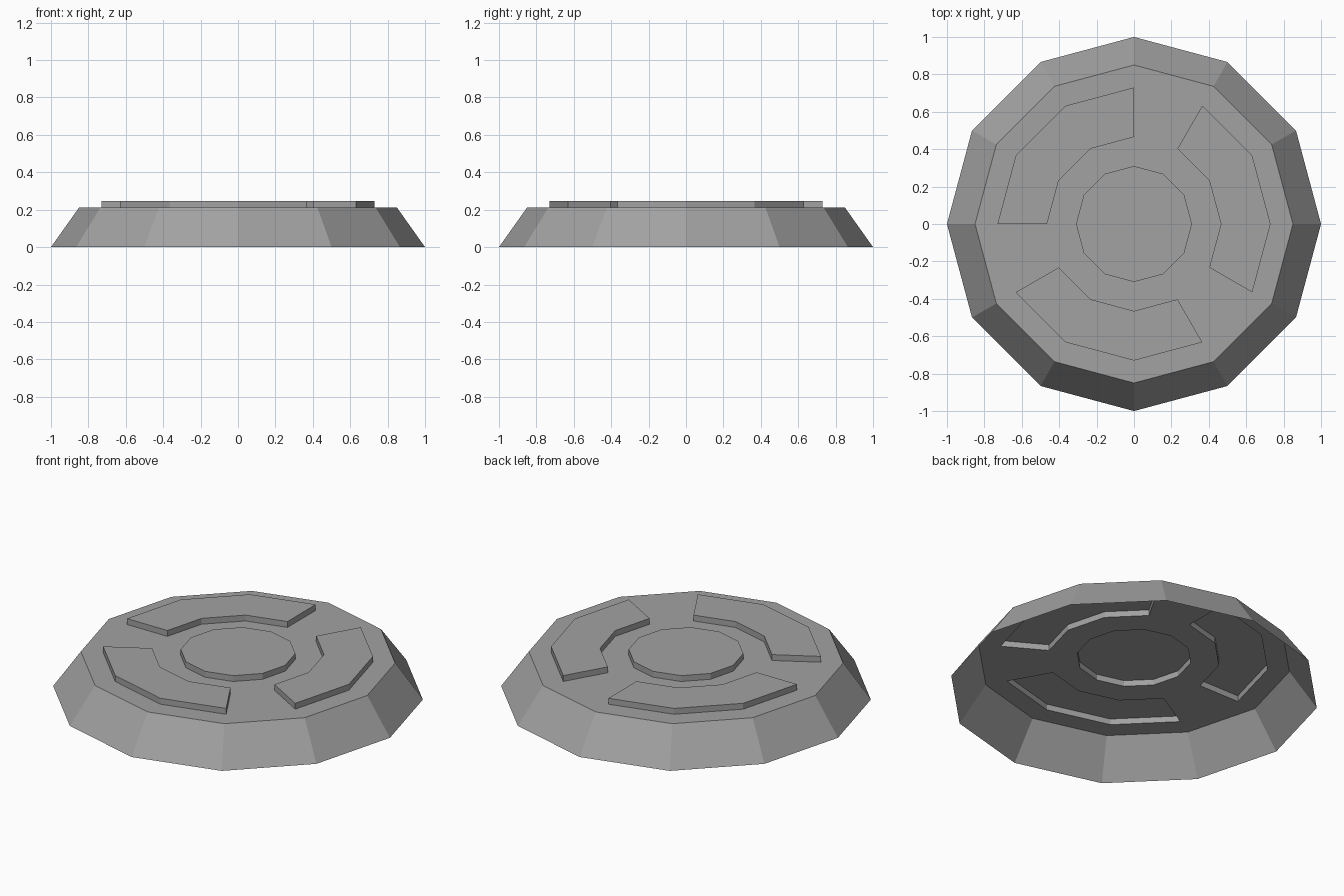
import bpy, bmesh
from math import cos, sin, pi

cube = bpy.data.objects.get("Cube")
if cube:
    bpy.data.objects.remove(cube, do_unlink=True)

SIDES = 12
TOP = 0.211      # height of the flat deck
RAISE = 0.035    # height of the embossed pads

# One flat grey
grey = bpy.data.materials.new("stone_grey")
grey.use_nodes = True
colour = (0.36, 0.36, 0.36, 1)
grey.diffuse_color = colour
grey.node_tree.nodes["Principled BSDF"].inputs["Base Color"].default_value = colour

bm = bmesh.new()


def ring(radius, z):
    return [bm.verts.new((radius * cos(2 * pi * i / SIDES),
                          radius * sin(2 * pi * i / SIDES), z))
            for i in range(SIDES)]


def bridge(outer, inner):
    return [bm.faces.new((outer[i], outer[(i + 1) % SIDES],
                          inner[(i + 1) % SIDES], inner[i]))
            for i in range(SIDES)]


def emboss(faces):
    result = bmesh.ops.extrude_face_region(bm, geom=faces)["geom"]
    raised = [v for v in result if isinstance(v, bmesh.types.BMVert)]
    bmesh.ops.translate(bm, verts=raised, vec=(0, 0, RAISE))
    # Keep the underside of each pad open
    left_over = [f for f in faces if f.is_valid]
    if left_over:
        bmesh.ops.delete(bm, geom=left_over, context="FACES")


# Open shell: sloping skirt and concentric deck rings
base = ring(1.0, 0)
rim, pad_out, pad_in, hub = [ring(r, TOP) for r in (0.85, 0.73, 0.465, 0.31)]
bridge(base, rim)
bridge(rim, pad_out)
pad_band = bridge(pad_out, pad_in)
bridge(pad_in, hub)
hub_face = bm.faces.new(hub)

# Three curved pads, each three segments long with a one-segment gap
for start in (3, 7, 11):
    emboss([pad_band[(start + k) % SIDES] for k in range(3)])

# Central hub
emboss([hub_face])

mesh = bpy.data.meshes.new("round_base")
bm.to_mesh(mesh)
bm.free()
mesh.materials.append(grey)
bpy.context.collection.objects.link(bpy.data.objects.new("round_base", mesh))
